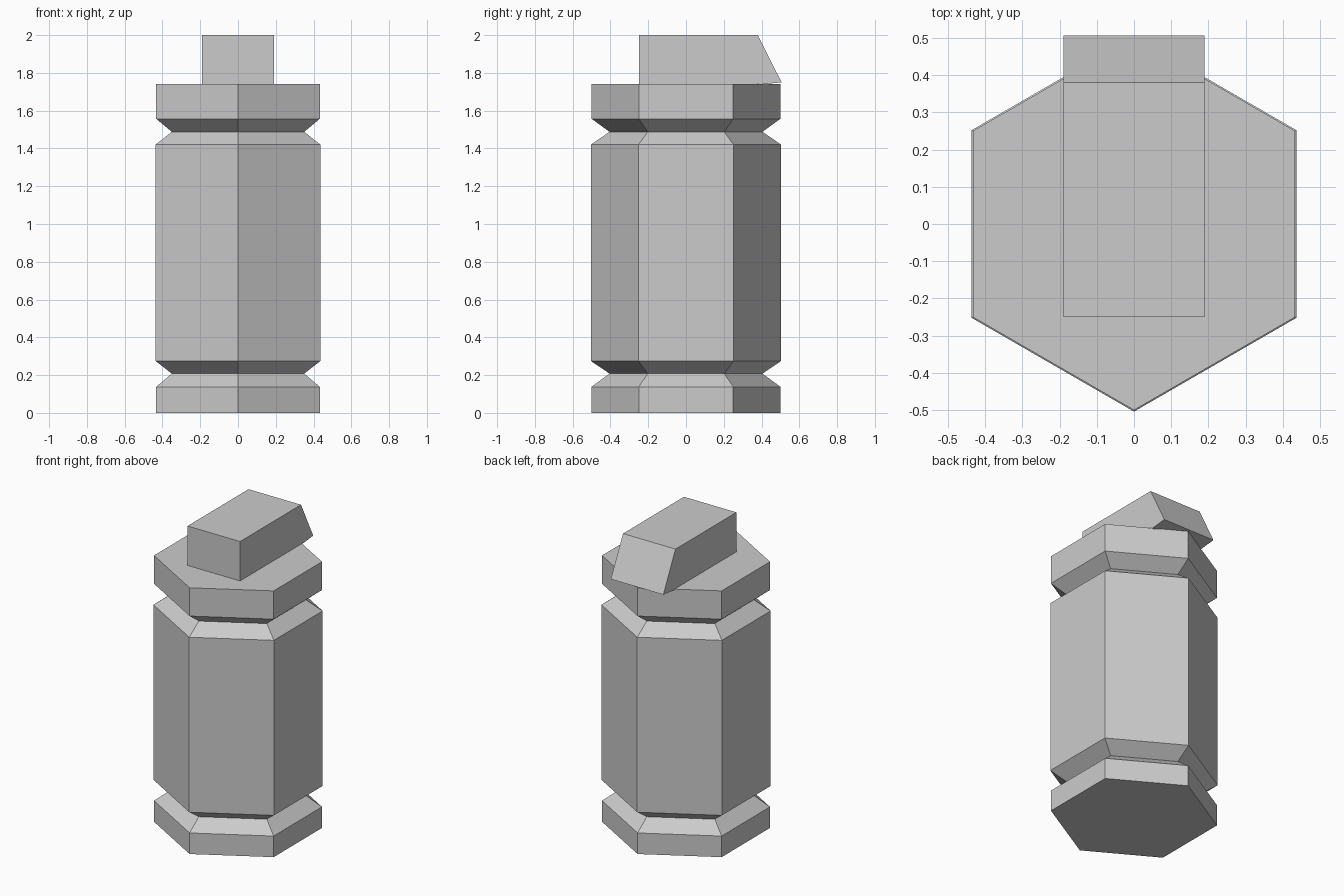
import bpy, bmesh, math

if "Cube" in bpy.data.objects:
    bpy.data.objects.remove(bpy.data.objects["Cube"])


def make_object(name, bm):
    bmesh.ops.recalc_face_normals(bm, faces=bm.faces)
    mesh = bpy.data.meshes.new(name)
    bm.to_mesh(mesh)
    bm.free()
    obj = bpy.data.objects.new(name, mesh)
    bpy.context.collection.objects.link(obj)
    return obj


def lathe(name, profile, sides):
    """Stack of regular rings (radius, z), corners on the y axis, capped ends."""
    bm = bmesh.new()
    rings = []
    for r, z in profile:
        angles = [math.pi / 2 + 2 * math.pi * i / sides for i in range(sides)]
        rings.append([bm.verts.new((r * math.cos(a), r * math.sin(a), z)) for a in angles])
    for low, high in zip(rings, rings[1:]):
        for i in range(sides):
            j = (i + 1) % sides
            bm.faces.new((low[i], low[j], high[j], high[i]))
    bm.faces.new(rings[0])
    bm.faces.new(rings[-1])
    return make_object(name, bm)


def extrude_side_profile(name, profile, half_width):
    """Extrude a closed (y, z) outline symmetrically along x."""
    bm = bmesh.new()
    face = bm.faces.new([bm.verts.new((-half_width, y, z)) for y, z in profile])
    result = bmesh.ops.extrude_face_region(bm, geom=[face])
    verts = [v for v in result["geom"] if isinstance(v, bmesh.types.BMVert)]
    bmesh.ops.translate(bm, verts=verts, vec=(2 * half_width, 0, 0))
    return make_object(name, bm)


# Hexagonal post with two V-shaped grooves
lathe("hexagonal_post", [
    (0.50, 0.0), (0.50, 0.138), (0.405, 0.208), (0.504, 0.275),
    (0.504, 1.42), (0.405, 1.488), (0.50, 1.557), (0.50, 1.742),
], 6)

# Block on top, with a sloped end overhanging the back
extrude_side_profile("top_block", [
    (-0.25, 1.73), (0.38, 1.737), (0.506, 1.75), (0.38, 2.0), (-0.25, 2.0),
], 0.19)
